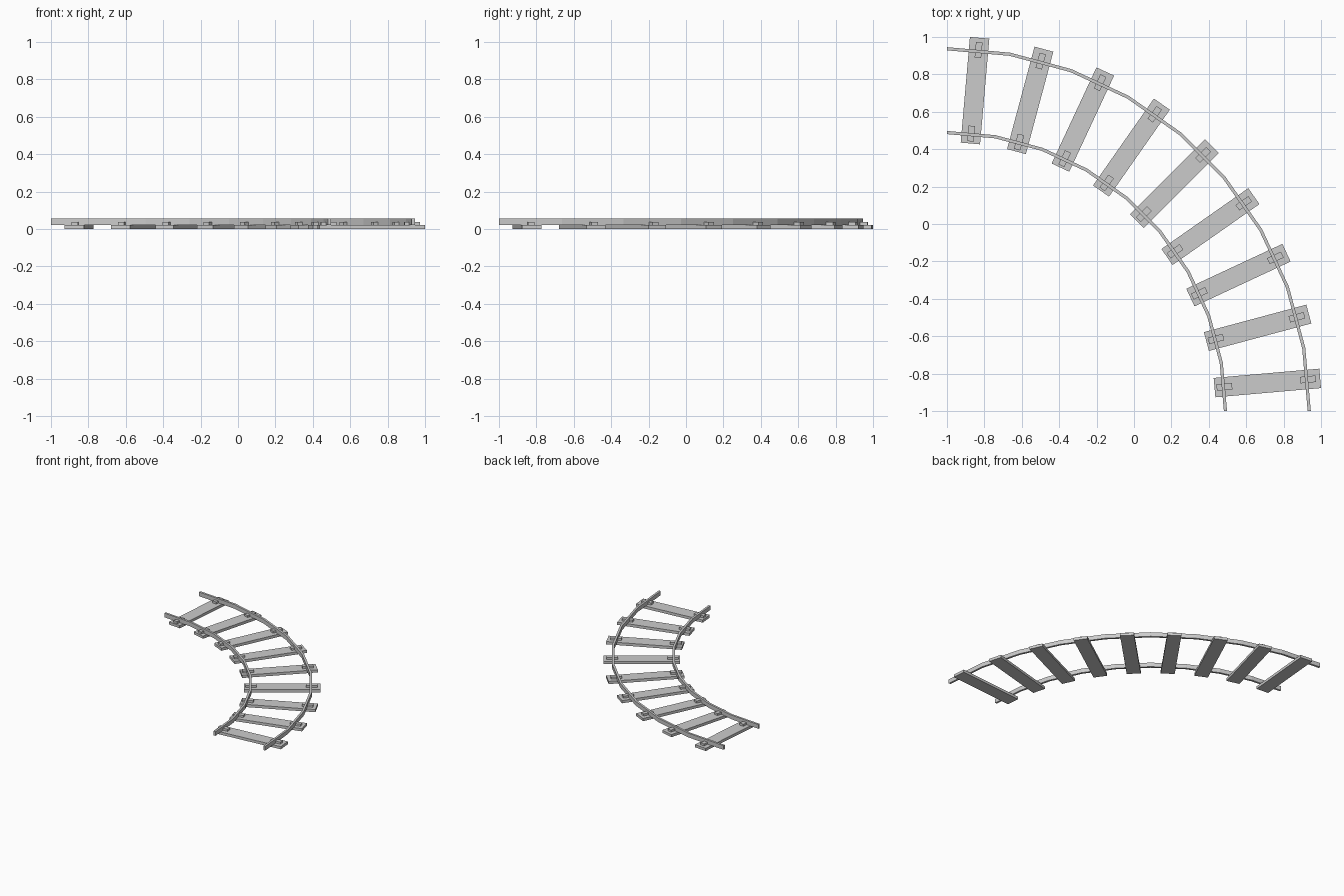
import bpy, bmesh
from math import cos, sin, radians

if "Cube" in bpy.data.objects:
    bpy.data.objects.remove(bpy.data.objects["Cube"])

CENTRE = (-1.0, -1.0)      # centre of the quarter-circle bend
SEGMENTS = 9               # one sleeper per straight rail segment
RAIL_RADII = {"inner": 1.489, "outer": 1.937}
STEP = 90 / SEGMENTS


def polar(r, deg, z):
    a = radians(deg)
    return (CENTRE[0] + r * cos(a), CENTRE[1] + r * sin(a), z)


def finish(bm, name):
    bmesh.ops.recalc_face_normals(bm, faces=bm.faces)
    mesh = bpy.data.meshes.new(name)
    bm.to_mesh(mesh)
    bm.free()
    obj = bpy.data.objects.new(name, mesh)
    bpy.context.collection.objects.link(obj)
    return obj


def rail(name, r, width, z0, z1):
    # rectangular section swept along the faceted arc
    bm = bmesh.new()
    h = width / 2
    section = [(r - h, z0), (r + h, z0), (r + h, z1), (r - h, z1)]
    rings = [[bm.verts.new(polar(rr, i * STEP, z)) for rr, z in section]
             for i in range(SEGMENTS + 1)]
    for a, b in zip(rings, rings[1:]):
        for k in range(4):
            n = (k + 1) % 4
            bm.faces.new((a[k], a[n], b[n], b[k]))
    bm.faces.new(rings[0])
    bm.faces.new(rings[-1])
    return finish(bm, name)


def radial_box(name, r, deg, length, width, z0, z1):
    # box lying along the radius at the given angle
    bm = bmesh.new()
    bmesh.ops.create_cube(bm, size=1)
    bmesh.ops.scale(bm, vec=(length, width, z1 - z0), verts=bm.verts)
    obj = finish(bm, name)
    obj.location = polar(r, deg, (z0 + z1) / 2)
    obj.rotation_euler.z = radians(deg)
    return obj


# Rails
for side, r in RAIL_RADII.items():
    rail(f"{side}_rail", r, 0.017, 0.022, 0.056)

# Sleepers with a rail clip under each rail
for i in range(SEGMENTS):
    deg = (i + 0.5) * STEP
    radial_box(f"sleeper_{i + 1}", 1.7195, deg, 0.567, 0.104, 0.0, 0.022)
    for side, r in RAIL_RADII.items():
        radial_box(f"{side}_rail_clip_{i + 1}", r, deg, 0.083, 0.035, 0.021, 0.039)
